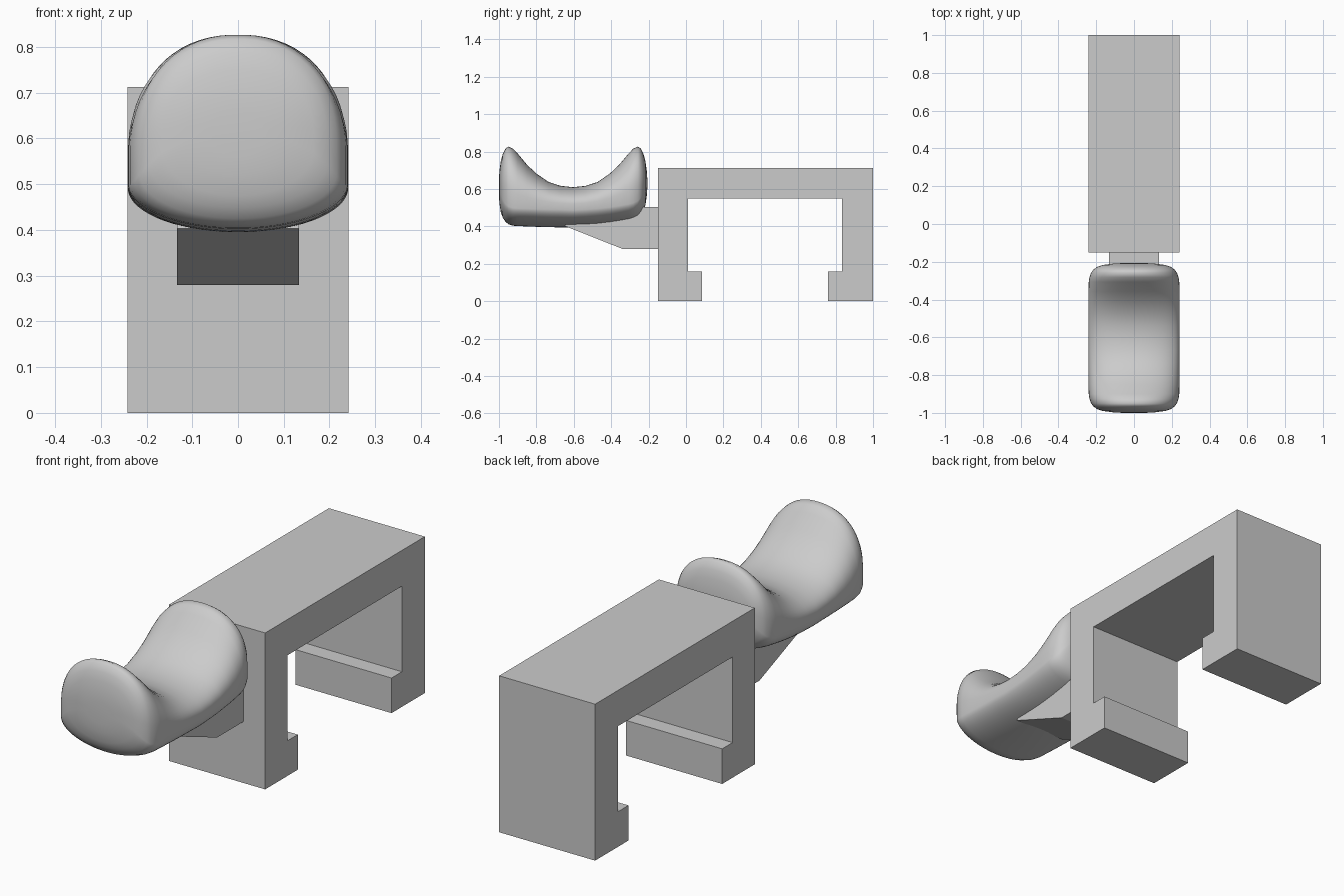
import bpy, bmesh
from math import cos, sin, pi

cube = bpy.data.objects.get("Cube")
if cube:
    bpy.data.objects.remove(cube, do_unlink=True)

grey = bpy.data.materials.new("plain grey")
grey.use_nodes = True
colour = (0.6, 0.6, 0.6, 1)
grey.diffuse_color = colour
grey.node_tree.nodes["Principled BSDF"].inputs["Base Color"].default_value = colour


def finish(name, bm):
    """Turn a bmesh into a named grey object."""
    bmesh.ops.recalc_face_normals(bm, faces=bm.faces)
    mesh = bpy.data.meshes.new(name)
    bm.to_mesh(mesh)
    bm.free()
    mesh.materials.append(grey)
    obj = bpy.data.objects.new(name, mesh)
    bpy.context.collection.objects.link(obj)
    return obj


def extrude_profile(name, profile, half_width):
    """Extrude a side profile of (y, z) points across x."""
    bm = bmesh.new()
    face = bm.faces.new([bm.verts.new((-half_width, y, z)) for y, z in profile])
    result = bmesh.ops.extrude_face_region(bm, geom=[face])
    moved = [v for v in result["geom"] if isinstance(v, bmesh.types.BMVert)]
    bmesh.ops.translate(bm, verts=moved, vec=(2 * half_width, 0, 0))
    return finish(name, bm)


# Clamp bracket with two inward lips
extrude_profile("clamp_bracket", [
    (-0.15, 0), (0.085, 0), (0.085, 0.16), (0.01, 0.16), (0.01, 0.55),
    (0.835, 0.55), (0.835, 0.16), (0.76, 0.16), (0.76, 0), (1, 0),
    (1, 0.713), (-0.15, 0.713)], 0.242)

# Support arm under the cradle
extrude_profile("support_arm", [
    (-0.15, 0.28), (-0.34, 0.28), (-0.65, 0.403), (-0.6, 0.45),
    (-0.3, 0.503), (-0.15, 0.503)], 0.133)

# Cradle stations: distance from the end, half width, bottom, top
half = [
    (0, 0.06, 0.56, 0.66), (0.003, 0.11, 0.52, 0.7),
    (0.01, 0.165, 0.475, 0.75), (0.02, 0.195, 0.448, 0.787),
    (0.035, 0.216, 0.425, 0.817), (0.05, 0.227, 0.412, 0.827),
    (0.075, 0.236, 0.404, 0.816), (0.1, 0.24, 0.402, 0.79),
    (0.15, 0.241, 0.4, 0.73), (0.2, 0.241, 0.398, 0.683),
    (0.265, 0.241, 0.396, 0.638), (0.33, 0.241, 0.395, 0.617)]
middle, reach, segments = -0.6035, 0.3965, 64
stations = [(middle - reach + d, w, b, t) for d, w, b, t in half]
stations.append((middle, 0.241, 0.395, 0.61))
stations += [(middle + reach - d, w, b, t) for d, w, b, t in reversed(half)]


def section(bm, y, width, bottom, top):
    """Rounded ring with a shallow belly, short sides and a domed top."""
    bottom += 0.04 * max(0, (y - middle) / reach) ** 2
    low = bottom + min(0.1, 0.45 * (top - bottom))
    high = low + 0.2 * (top - low)
    ring = []
    for i in range(segments):
        a = 2 * pi * (i + 0.5) / segments
        c, s = cos(a), sin(a)
        power = 2 / 2.2 if s > 0 else 1
        x = width * abs(c) ** power * (1 if c > 0 else -1)
        rise = abs(s) ** power
        z = high + (top - high) * rise if s > 0 else low - (low - bottom) * rise
        ring.append(bm.verts.new((x, y, z)))
    return ring


# Saddle shaped cradle with upturned ends
bm = bmesh.new()
rings = [section(bm, *s) for s in stations]
for first, second in zip(rings, rings[1:]):
    for i in range(segments):
        j = (i + 1) % segments
        bm.faces.new((first[i], first[j], second[j], second[i]))
bm.faces.new(rings[0])
bm.faces.new(rings[-1])
cradle = finish("cradle", bm)
for polygon in cradle.data.polygons:
    polygon.use_smooth = True
